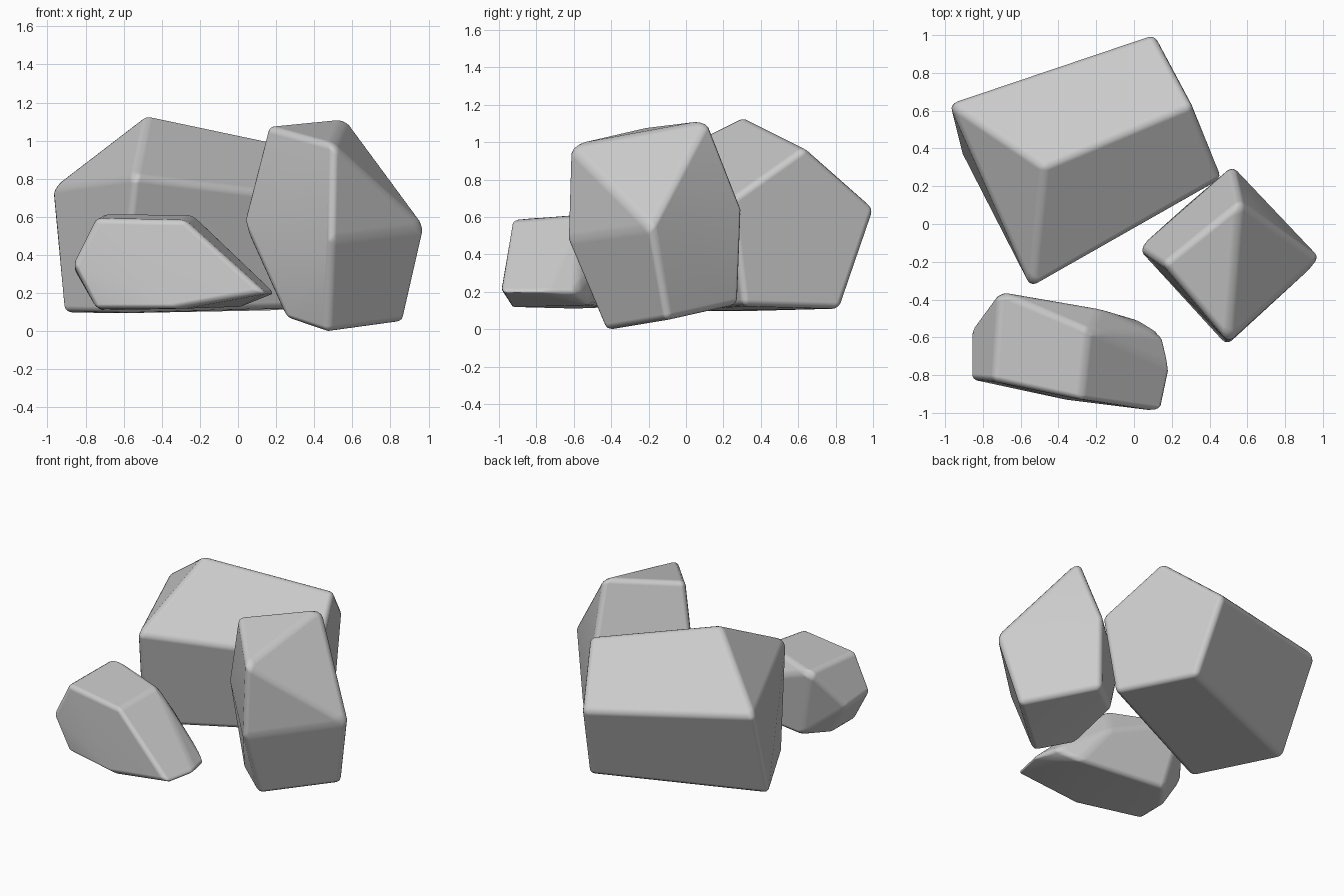
import bpy, bmesh
from mathutils import Vector


def rock(name, corners, width=0.035, grow=1.015):
    """Convex faceted boulder from its corner points, with softened edges."""
    pts = [Vector(c) for c in corners]
    mid = sum(pts, Vector()) / len(pts)
    bm = bmesh.new()
    for p in pts:
        bm.verts.new(mid + (p - mid) * grow)
    res = bmesh.ops.convex_hull(bm, input=bm.verts[:])
    loose = [v for v in bm.verts if not v.link_faces]
    bmesh.ops.delete(bm, geom=loose, context='VERTS')
    bmesh.ops.dissolve_limit(bm, angle_limit=0.14, verts=bm.verts[:], edges=bm.edges[:])
    bmesh.ops.recalc_face_normals(bm, faces=bm.faces[:])
    mesh = bpy.data.meshes.new(name)
    bm.to_mesh(mesh)
    bm.free()
    mesh.shade_smooth()
    ob = bpy.data.objects.new(name, mesh)
    bpy.context.collection.objects.link(ob)
    bev = ob.modifiers.new("soft_edges", 'BEVEL')
    bev.width = width
    bev.segments = 3
    bev.limit_method = 'ANGLE'
    bev.angle_limit = 0.25
    bev.harden_normals = True
    return ob


# Large boulder: a leaning five-sided block with a ridge on top
rock("large_boulder", [
    (-0.475, 0.305, 1.13), (0.30, 0.63, 0.965),
    (0.10, 1.00, 0.64), (-0.97, 0.64, 0.75),
    (-0.54, -0.33, 0.81), (0.455, 0.24, 0.69),
    (-0.91, 0.39, 0.105), (-0.62, -0.16, 0.10),
    (0.41, 0.31, 0.13), (0.17, 0.82, 0.115)])

# Tall boulder: upright block with a pointed top
rock("tall_boulder", [
    (0.56, 0.115, 1.11), (0.155, -0.21, 1.07), (0.50, -0.62, 0.975),
    (0.98, -0.185, 0.54), (0.49, -0.635, 0.48), (0.03, -0.13, 0.58),
    (0.52, 0.30, 0.64), (0.51, 0.28, 0.14), (0.87, -0.10, 0.055),
    (0.47, -0.43, 0.0), (0.26, -0.29, 0.07), (0.26, 0.08, 0.17)])

# Small boulder: low wedge sloping down to the right
rock("small_boulder", [
    (-0.74, -0.83, 0.59), (-0.28, -0.93, 0.58), (0.14, -0.99, 0.20),
    (-0.30, -0.94, 0.12), (-0.74, -0.82, 0.12), (-0.86, -0.82, 0.35),
    (-0.71, -0.36, 0.61), (-0.24, -0.56, 0.61), (-0.18, -0.45, 0.40),
    (0.02, -0.51, 0.13), (0.15, -0.59, 0.20), (0.19, -0.755, 0.20),
    (-0.86, -0.565, 0.33), (-0.72, -0.58, 0.105), (-0.60, -0.42, 0.12)],
    width=0.03, grow=1.01)
